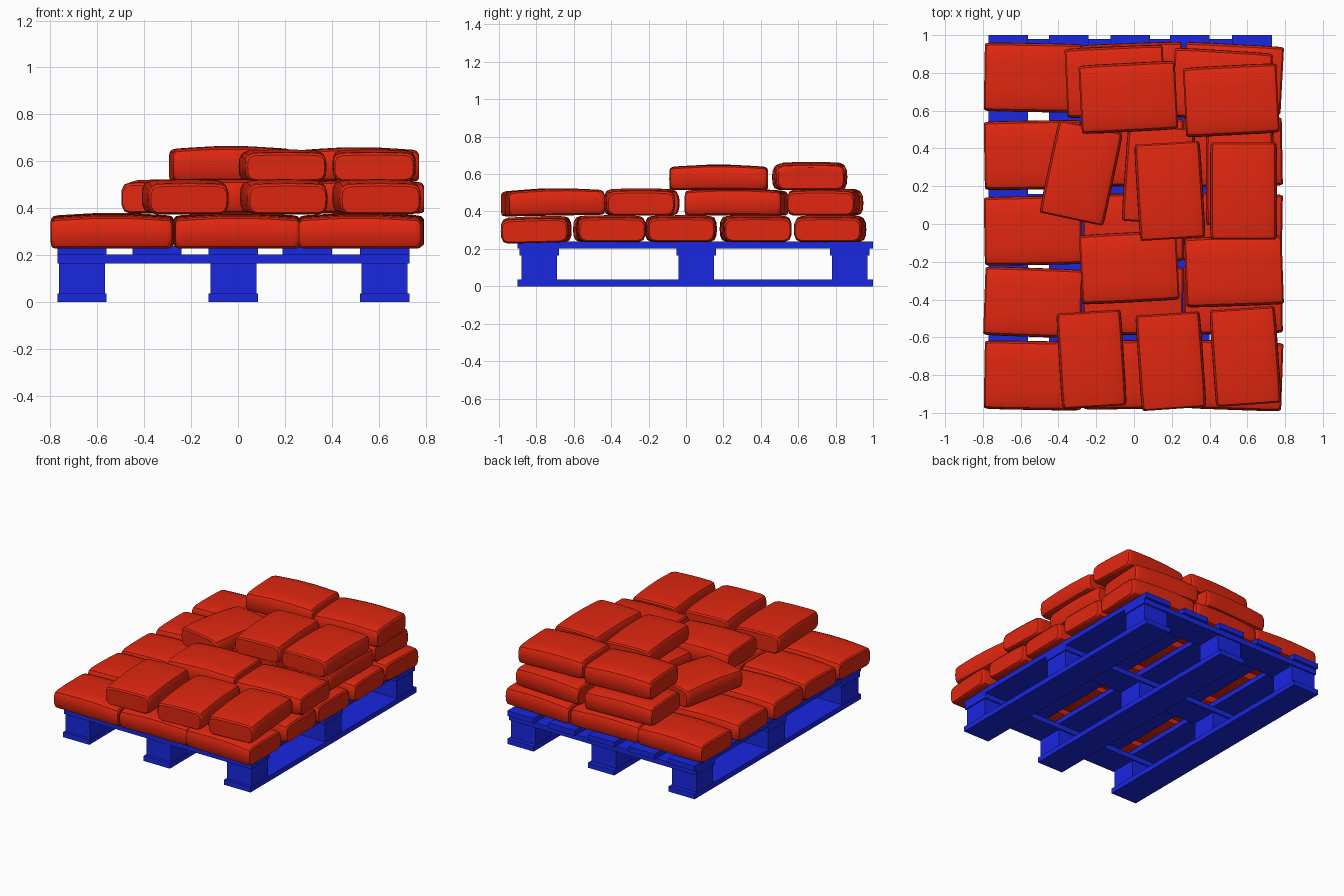
import bpy, bmesh
from math import radians
from mathutils import Matrix

if "Cube" in bpy.data.objects:
    bpy.data.objects.remove(bpy.data.objects["Cube"])


def material(name, color):
    m = bpy.data.materials.new(name)
    m.diffuse_color = color
    m.use_nodes = True
    m.node_tree.nodes["Principled BSDF"].inputs["Base Color"].default_value = m.diffuse_color
    return m


BLUE = material("pallet_blue", (0.01, 0.02, 0.75, 1))
RED = material("sack_red", (0.75, 0.02, 0.005, 1))


def finish(name, bm, mat):
    me = bpy.data.meshes.new(name)
    bmesh.ops.recalc_face_normals(bm, faces=bm.faces)
    bm.to_mesh(me)
    bm.free()
    ob = bpy.data.objects.new(name, me)
    bpy.context.collection.objects.link(ob)
    me.materials.append(mat)
    return ob


def box(name, x, y, z):
    bm = bmesh.new()
    bmesh.ops.create_cube(bm, size=1)
    for v in bm.verts:
        for i, (a, b) in enumerate((x, y, z)):
            v.co[i] = (a + b) / 2 + v.co[i] * (b - a)
    finish(name, bm, BLUE)


# Sack: rounded cross-section lofted along its length, with a slightly arched top
PROFILE = [(-.40, 0), (.40, 0), (.465, .07), (.495, .25), (.5, .5), (.495, .75),
           (.465, .91), (.40, .975), (.2, .995), (0, 1), (-.2, .995), (-.40, .975),
           (-.465, .91), (-.495, .75), (-.5, .5), (-.495, .25), (-.465, .07)]
# (position along length, width scale, height scale)
STATIONS = [(-.5, .94, .78), (-.485, .975, .89), (-.455, .99, .93), (-.3, 1, .965),
            (-.12, 1, 1), (.12, 1, 1), (.3, 1, .965), (.455, .99, .93),
            (.485, .975, .89), (.5, .94, .78)]


def sack(name, x, y, z, length, width, angle, tilt=0.0, height=0.142):
    bm = bmesh.new()
    rings = []
    for t, sw, sh in STATIONS:
        lift = (0.93 - sh) * 0.35 * height if sh < 0.93 else 0
        rings.append([bm.verts.new((t * length, py * width * sw, lift + pz * height * sh))
                      for py, pz in PROFILE])
    n = len(PROFILE)
    for a, b in zip(rings, rings[1:]):
        for i in range(n):
            bm.faces.new((a[i], a[(i + 1) % n], b[(i + 1) % n], b[i]))
    bm.faces.new(rings[0])
    bm.faces.new(rings[-1])
    # tilt leans the sack about the world x axis
    bm.transform(Matrix.Translation((x, y, z)) @ Matrix.Rotation(radians(tilt), 4, 'X')
                 @ Matrix.Rotation(radians(angle), 4, 'Z'))
    ob = finish(name, bm, RED)
    bpy.ops.object.select_all(action='DESELECT')
    ob.select_set(True)
    bpy.context.view_layer.objects.active = ob
    bpy.ops.object.shade_smooth_by_angle(angle=radians(35))


# Pallet: runners, blocks, cross boards and deck boards
runner_x = [-.665, -.02, .625]
block_y = [-.785, .055, .875]
for i, x in enumerate(runner_x):
    box(f"runner_{i}", (x - .105, x + .105), (-.9, 1), (0, .037))
    for j, y in enumerate(block_y):
        box(f"block_{i}_{j}", (x - .098, x + .098), (y - .095, y + .095), (.037, .165))
for j, y in enumerate(block_y):
    box(f"cross_board_{j}", (-.77, .73), (y - .105, y + .105), (.165, .202))
for i, x in enumerate([-.665, -.345, -.02, .295, .625]):
    box(f"deck_board_{i}", (x - .105, x + .105), (-.9, 1), (.202, .24))

# Bottom layer: three columns of five sacks (x, length, [(y, angle), ...])
columns = [
    (-.535, .515, [(.775, -1), (.365, 1), (-.035, 1), (-.415, -2), (-.8, -1)]),
    (-.005, .53, [(.775, 2), (.38, -1), (-.02, 1), (-.405, -1), (-.795, 1)]),
    (.525, .52, [(.77, -3), (.38, 1), (-.02, -1), (-.4, 1), (-.8, -2)]),
]
for c, (x, length, rows) in enumerate(columns):
    for r, (y, angle) in enumerate(rows):
        front = r == 4
        sack(f"bottom_sack_{c}_{r}", x, y, .232 if front else .238, length, .365, angle,
             1.5 if front else 0)

# Middle layer
middle = [
    (-.225, -.715, .505, .345, 93.6), (.195, -.725, .505, .345, 94),
    (.59, -.70, .51, .35, 94), (-.025, -.23, .515, .37, 3),
    (.53, -.25, .515, .37, 2), (-.28, .27, .50, .35, 78),
    (.13, .26, .51, .36, 86), (.56, .25, .51, .36, 90),
    (-.10, .755, .52, .37, 2.5), (.465, .735, .52, .37, -3.5),
]
for i, (x, y, length, width, angle) in enumerate(middle):
    sack(f"middle_sack_{i}", x, y, .378, length, width, angle, 1 if i < 3 else 0, .145)

# Top layer
top = [
    (-.03, .67, .51, .365, 3, .15), (.515, .655, .495, .37, 3, .145),
    (.19, .175, .51, .35, 93.5, .135), (.58, .175, .515, .355, 90, .135),
]
for i, (x, y, length, width, angle, h) in enumerate(top):
    sack(f"top_sack_{i}", x, y, .515, length, width, angle, 0, h)
